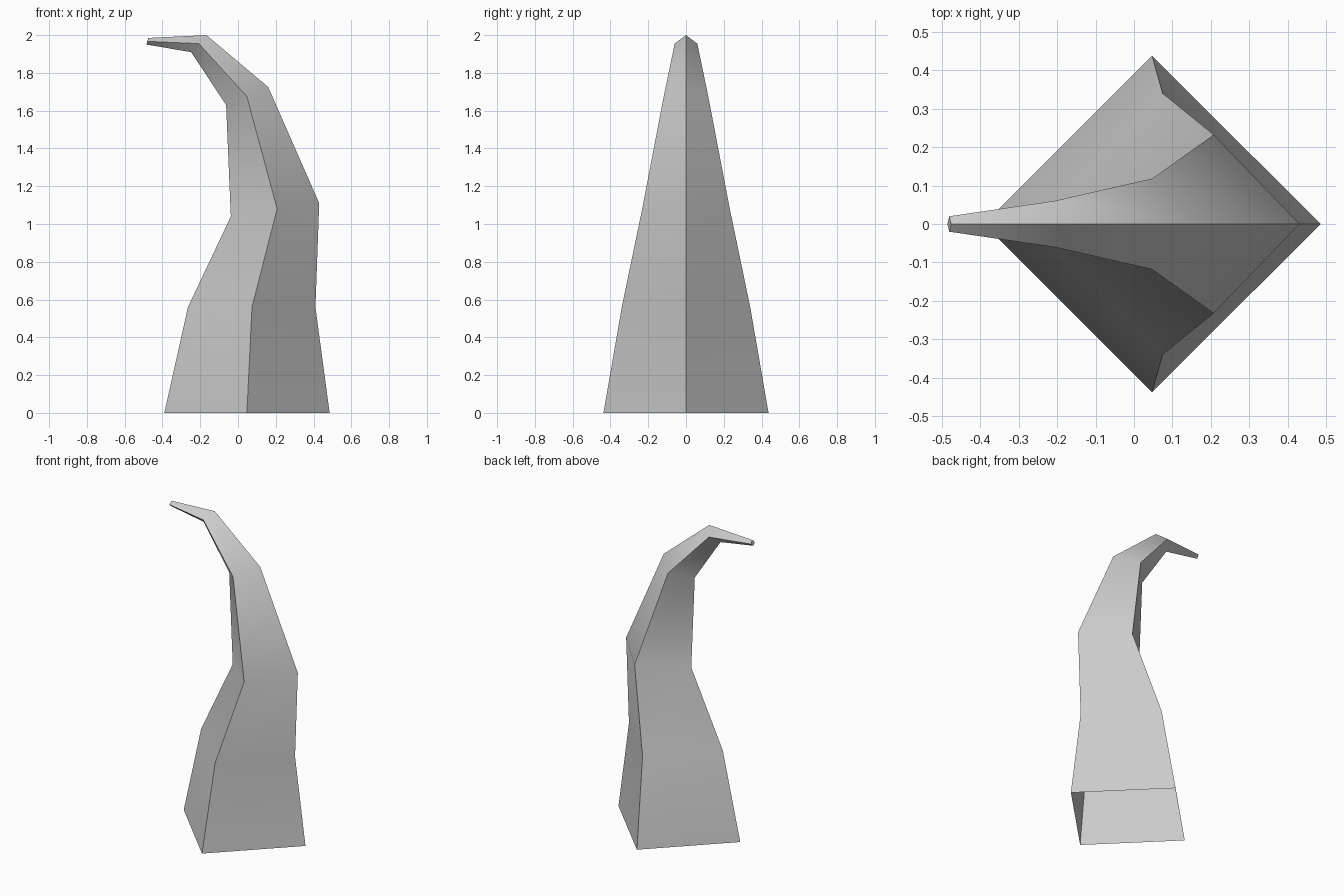
import bpy, bmesh

if "Cube" in bpy.data.objects:
    bpy.data.objects.remove(bpy.data.objects["Cube"])

# Diamond sections along the curl: inner (x, z), side (x, z), half depth, outer (x, z)
SECTIONS = [
    ((-0.39, 0.00), (0.047, 0.00), 0.437, (0.485, 0.00)),
    ((-0.265, 0.56), (0.074, 0.56), 0.34, (0.41, 0.56)),
    ((-0.038, 1.04), (0.207, 1.08), 0.232, (0.43, 1.11)),
    ((-0.063, 1.63), (0.047, 1.675), 0.118, (0.16, 1.725)),
    ((-0.248, 1.91), (-0.207, 1.955), 0.06, (-0.167, 2.00)),
    ((-0.485, 1.95), (-0.48, 1.967), 0.02, (-0.475, 1.985)),
]

bm = bmesh.new()
rings = []
for inner, side, d, outer in SECTIONS:
    pts = [(inner[0], 0, inner[1]), (side[0], -d, side[1]),
           (outer[0], 0, outer[1]), (side[0], d, side[1])]
    rings.append([bm.verts.new(p) for p in pts])

# Side walls, open at the base, with sharp ridges along the length
for a, b in zip(rings, rings[1:]):
    for i in range(4):
        j = (i + 1) % 4
        bm.faces.new((a[i], a[j], b[j], b[i])).smooth = True
    for i in range(4):
        bm.edges.get((a[i], b[i])).smooth = False

# Small flat tip
tip = bm.faces.new(rings[-1])
for e in tip.edges:
    e.smooth = False

mesh = bpy.data.meshes.new("curved_horn")
bm.to_mesh(mesh)
bm.free()
horn = bpy.data.objects.new("curved_horn", mesh)
bpy.context.collection.objects.link(horn)
